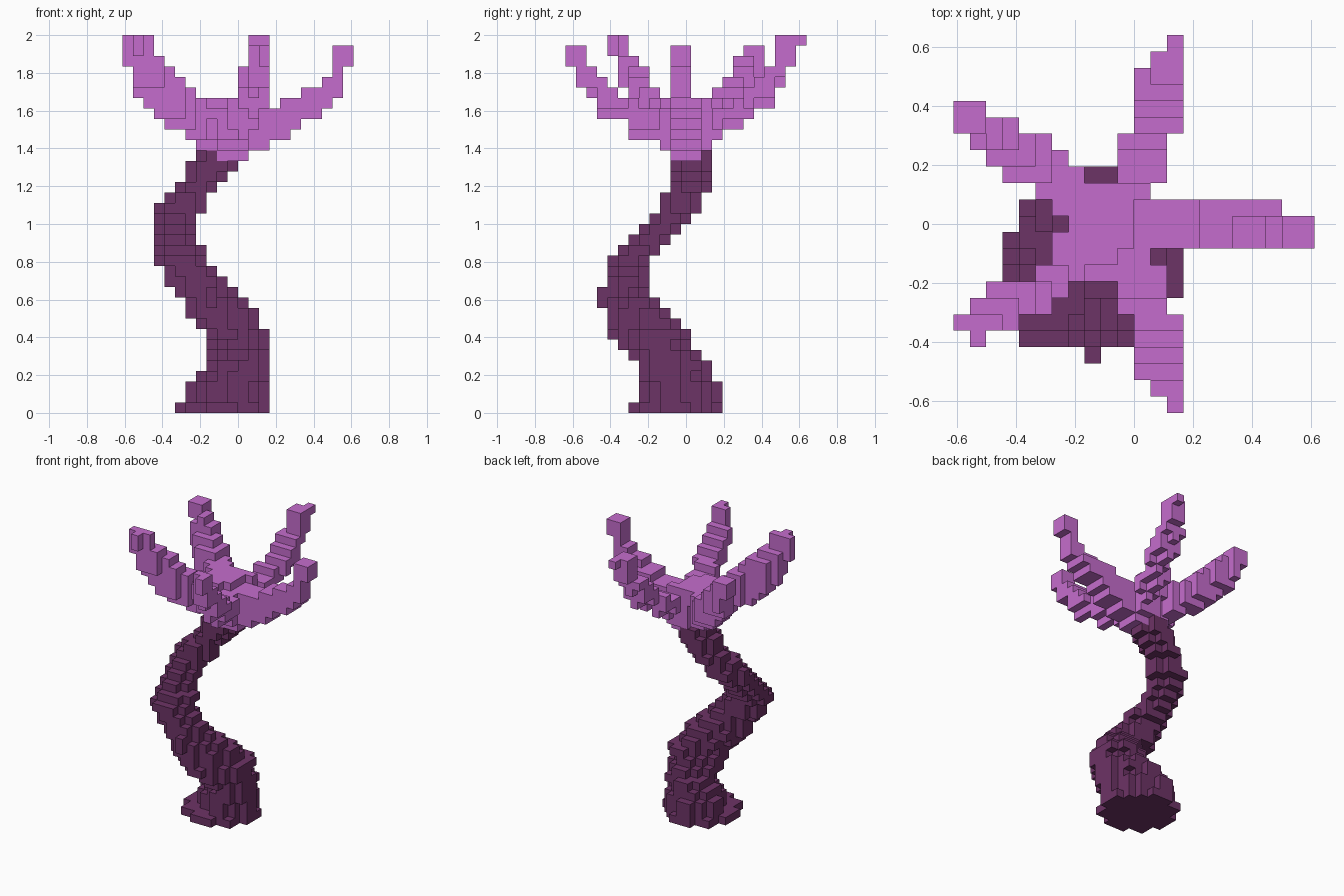
import bpy
import bmesh

cube = bpy.data.objects.get("Cube")
if cube:
    bpy.data.objects.remove(cube, do_unlink=True)

V = 2 / 36  # edge length of one block


def material(name, rgb):
    mat = bpy.data.materials.new(name)
    mat.use_nodes = True
    mat.diffuse_color = (*rgb, 1)
    bsdf = next(n for n in mat.node_tree.nodes if n.type == 'BSDF_PRINCIPLED')
    bsdf.inputs["Base Color"].default_value = (*rgb, 1)
    return mat


def box(x0, x1, y0, y1, z0, z1):
    return {(x, y, z) for x in range(x0, x1) for y in range(y0, y1) for z in range(z0, z1)}


def disc(x0, x1, y0, y1, z, skew=0.0):
    """One layer of blocks filling an ellipse; skew turns its long axis to a diagonal."""
    mx, my, rx, ry = (x0 + x1) / 2, (y0 + y1) / 2, (x1 - x0) / 2, (y1 - y0) / 2
    cells = set()
    for x, y, _ in box(x0, x1, y0, y1, z, z + 1):
        u, w = (x + .5 - mx) / rx, (y + .5 - my) / ry
        if u * u + w * w - 2 * skew * u * w <= 0.9 * (1 - skew * skew):
            cells.add((x, y, z))
    return cells


def discs(layers, start, skew=0.0):
    return set().union(*(disc(*layer, start + k, skew) for k, layer in enumerate(layers)))


def boxes(rows):
    return set().union(*(box(*row) for row in rows))


# Stalk: x and y limits of each layer, from the ground upward, grouped by lean
stalk = discs([(-6, 3, -5, 4)], 0)
stalk |= discs([(-5, 3, -4, 4), (-5, 3, -4, 4), (-4, 3, -4, 3), (-3, 3, -4, 3)], 1, -.3)
stalk |= discs([(-3, 3, -5, 2), (-3, 3, -6, 1)], 5)
stalk |= discs([(-3, 3, -7, 1), (-4, 2, -7, 0), (-5, 2, -7, -1),
                (-5, 1, -7, -2), (-6, 0, -7, -3)], 7, .3)
stalk |= discs([(-7, -1, -7, -3), (-7, -2, -7, -3), (-8, -3, -7, -3),
                (-8, -3, -6, -2), (-8, -4, -5, -1)], 12, -.2)
stalk |= discs([(-8, -4, -4, 0), (-8, -4, -3, 1), (-8, -3, -2, 2),
                (-7, -3, -2, 2), (-6, -2, -1, 3), (-5, -1, -1, 3),
                (-5, 0, -1, 3), (-4, 0, -1, 3)], 17)
stalk |= box(-3, -2, -8, -7, 10, 12)  # small knob on the front of the bend
stalk -= box(1, 3, 2, 4, 0, 2) | box(-8, -7, 0, 1, 18, 20)  # trimmed corners

# Palm: a rounded cup with a small raised middle
palm = discs([(-2, 1, -1, 2), (-4, 3, -2, 3), (-4, 2, -3, 3),
              (-4, 2, -3, 3), (-4, 1, -3, 3), (-4, 0, -2, 3)], 24)

# Left finger: bottom and top of each column going outward, back edge kept low
left_finger = set()
for i, (z0, z1) in enumerate([(25, 29), (25, 29), (26, 29), (26, 30), (27, 30), (28, 31),
                              (28, 31), (29, 32), (30, 35), (33, 35)]):
    left_finger |= box(1 + i, 2 + i, -1, 1, z0, z1)
    if i < 8:
        left_finger |= box(1 + i, 2 + i, 1, 2, z0, min(z1, 30))


def curling_finger(sign, columns):
    """Finger along y, rounded below, whose x limits drift to the left toward the tip."""
    limits = [(-1, 1)] + [(-1, 2)] * 3 + [(0, 3)] * 4 + [(1, 3), (2, 3)]
    cells = set()
    for i, ((x0, x1), (z0, z1)) in enumerate(zip(limits, columns)):
        y = sign * (2 + i)
        for x in range(x0, x1):
            edge = x1 - x0 == 3 and x != x0 + 1
            top = min(z1, 33) if x == 0 else z1
            cells |= box(x, x + 1, y, y + 1, z0 + edge, top)
    return cells


back_finger = curling_finger(1, [(25, 30), (26, 29), (27, 29), (27, 30), (28, 31),
                                 (29, 32), (29, 33), (31, 36), (33, 36), (35, 36)])
front_finger = curling_finger(-1, [(25, 29), (26, 29), (26, 29), (26, 30), (28, 30),
                                   (28, 31), (28, 32), (30, 33), (31, 35), (33, 35)])

# Diagonal fingers on the right side
back_right_finger = boxes([
    (-5, -3, 1, 4, 26, 30), (-6, -4, 2, 3, 27, 30), (-7, -4, 3, 5, 27, 30),
    (-8, -5, 3, 6, 28, 31), (-9, -6, 4, 6, 29, 32), (-10, -7, 5, 7, 30, 33),
    (-9, -8, 5, 7, 31, 34), (-10, -9, 6, 8, 31, 35), (-11, -9, 6, 8, 33, 35)])
front_right_finger = boxes([
    (-5, -3, -3, 0, 26, 30), (-6, -4, -4, -2, 27, 31), (-7, -5, -4, -3, 27, 31),
    (-8, -5, -5, -3, 28, 32), (-9, -6, -5, -3, 29, 33), (-10, -7, -5, -4, 30, 34),
    (-10, -7, -6, -4, 31, 34), (-11, -9, -6, -5, 33, 36), (-11, -8, -6, -5, 34, 36),
    (-10, -9, -7, -5, 34, 36)])

# Each face direction with its four corners
SIDES = {
    (1, 0, 0): [(1, 0, 0), (1, 1, 0), (1, 1, 1), (1, 0, 1)],
    (-1, 0, 0): [(0, 0, 0), (0, 0, 1), (0, 1, 1), (0, 1, 0)],
    (0, 1, 0): [(0, 1, 0), (0, 1, 1), (1, 1, 1), (1, 1, 0)],
    (0, -1, 0): [(0, 0, 0), (1, 0, 0), (1, 0, 1), (0, 0, 1)],
    (0, 0, 1): [(0, 0, 1), (1, 0, 1), (1, 1, 1), (0, 1, 1)],
    (0, 0, -1): [(0, 0, 0), (0, 1, 0), (1, 1, 0), (1, 0, 0)],
}


def build(name, cells, solid, mat):
    """Mesh the outer skin of a set of blocks."""
    bm = bmesh.new()
    verts = {}
    for cell in sorted(cells):
        for side, corners in SIDES.items():
            if tuple(c + s for c, s in zip(cell, side)) in solid:
                continue
            face = []
            for corner in corners:
                p = tuple(c + o for c, o in zip(cell, corner))
                if p not in verts:
                    verts[p] = bm.verts.new((p[0] * V, (p[1] - .5) * V, p[2] * V))
                face.append(verts[p])
            bm.faces.new(face)
    mesh = bpy.data.meshes.new(name)
    bm.to_mesh(mesh)
    bm.free()
    mesh.materials.append(mat)
    bpy.context.collection.objects.link(bpy.data.objects.new(name, mesh))


dark_plum = material("dark plum", (0.152, 0.033, 0.132))
orchid = material("orchid", (0.56, 0.152, 0.61))

parts = [("palm", palm, orchid), ("left_finger", left_finger, orchid),
         ("back_finger", back_finger, orchid), ("front_finger", front_finger, orchid),
         ("back_right_finger", back_right_finger, orchid),
         ("front_right_finger", front_right_finger, orchid), ("stalk", stalk, dark_plum)]
solid = set().union(*(cells for _, cells, _ in parts))
used = set()
for name, cells, mat in parts:
    build(name, cells - used, solid, mat)
    used |= cells
